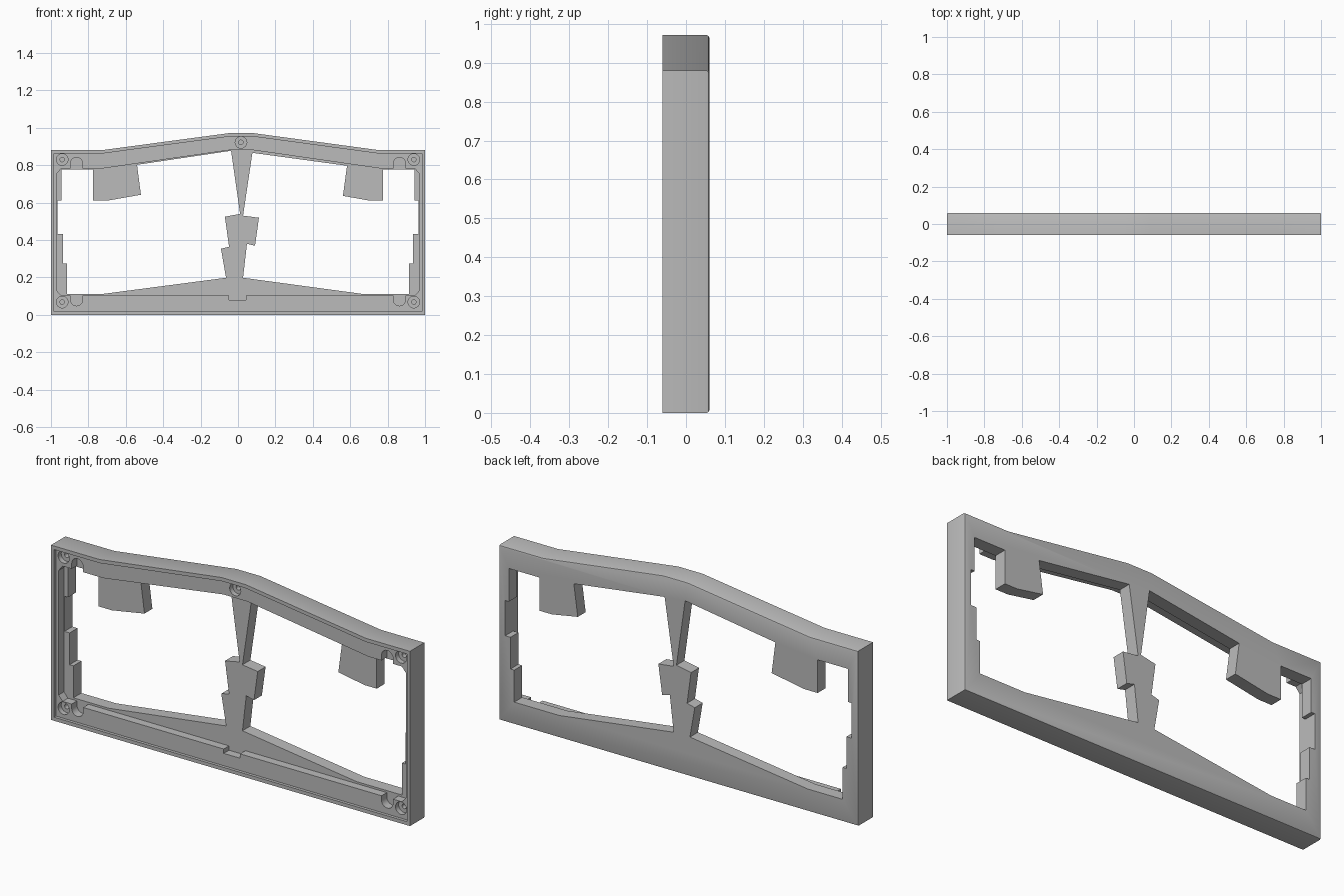
import bpy, bmesh, math

cube = bpy.data.objects.get("Cube")
if cube:
    bpy.data.objects.remove(cube, do_unlink=True)

grey = bpy.data.materials.new("plain grey")
grey.use_nodes = True
COLOUR = (0.5, 0.5, 0.5, 1)
grey.diffuse_color = COLOUR
grey.node_tree.nodes["Principled BSDF"].inputs["Base Color"].default_value = COLOUR

BACK, FRONT = 0.06, -0.06
PLATE, SHELF = -0.003, -0.045     # front surfaces of the two inner levels


def prism(name, points, y0, y1, round_back=0):
    """Extrude an x-z outline from y0 to y1."""
    bm = bmesh.new()
    face = bm.faces.new([bm.verts.new((x, y0, z)) for x, z in points])
    out = bmesh.ops.extrude_face_region(bm, geom=[face])["geom"]
    for v in out:
        if isinstance(v, bmesh.types.BMVert):
            v.co.y = y1
    bmesh.ops.recalc_face_normals(bm, faces=bm.faces)
    if round_back:
        edges = [e for e in bm.edges if all(abs(v.co.y - y1) < 1e-5 for v in e.verts)]
        bmesh.ops.bevel(bm, geom=edges, offset=round_back, segments=2,
                        profile=0.5, affect='EDGES')
    mesh = bpy.data.meshes.new(name)
    bm.to_mesh(mesh)
    bm.free()
    mesh.materials.append(grey)
    obj = bpy.data.objects.new(name, mesh)
    bpy.context.collection.objects.link(obj)
    return obj


def arc(cx, cz, r, start, end, n):
    return [(cx + r * math.cos(start + (end - start) * i / n),
             cz + r * math.sin(start + (end - start) * i / n)) for i in range(n + 1)]


def circle(cx, cz, r):
    return arc(cx, cz, r, 0, math.tau, 32)[:-1]


# Outer body with a softened back edge
frame = prism("case_frame", [
    (-1, 0), (1, 0), (1, .88), (.755, .88), (.085, .971), (-.05, .971),
    (-.73, .88), (-1, .88)], FRONT, BACK, 0.007)

cutters = []


def cut(name, points, y1, y0=-0.1):
    obj = prism(name, points, y0, y1)
    obj.hide_render = True
    cutters.append(obj)


# Shallow recess inside the outer lip
cut("lip_cutter", [
    (-.983, .018), (.983, .018), (.983, .862), (.753, .862), (.083, .953),
    (-.048, .953), (-.728, .862), (-.983, .862)], SHELF)

# Opening in the shelf, with the little notch in its lower edge
cut("shelf_cutter", [
    (-.945, .102), (-.048, .102), (-.048, .08), (.043, .08), (.043, .102),
    (.945, .102), (.968, .128), (.968, .755), (.945, .783), (.757, .783),
    (.085, .88), (-.05, .88), (-.72, .783), (-.945, .783), (-.968, .755),
    (-.968, .128)], PLATE)

# Stepped side edge shared by both windows, from top to bottom
side = [(.945, .777), (.945, .61), (.965, .61), (.965, .433),
        (.936, .433), (.936, .273), (.915, .273), (.915, .112)]

# Windows on either side of the central spine, with hanging tabs
cut("right_window_cutter", [(-x, z) for x, z in side] + [
    (-.72, .112), (-.064, .198), (-.091, .353), (-.048, .364), (-.07, .524),
    (.011, .54), (-.037, .877), (-.54, .802), (-.519, .642), (-.7, .61),
    (-.775, .61), (-.775, .777)], 0.1)
cut("left_window_cutter", side + [
    (.663, .112), (.027, .198), (.048, .38), (.091, .369), (.112, .519),
    (.027, .53), (.077, .866), (.583, .797), (.561, .636), (.706, .61),
    (.775, .61), (.775, .777)], 0.1)

# Rounded slots and screw seats in the corners
seats = [(0.016, .922)]
for s in (-1, 1):
    x, r = s * .863, .032
    cut("upper_slot_cutter", arc(x, .81, r, 0, math.pi, 12)
        + [(x - r, .775), (x + r, .775)], PLATE)
    cut("lower_slot_cutter", arc(x, .08, r, math.pi, math.tau, 12)
        + [(x + r, .11), (x - r, .11)], PLATE)
    seats += [(s * .94, .83), (s * .94, .068)]
for x, z in seats:
    cut("screw_seat_cutter", circle(x, z, .031), -0.02)
    cut("screw_hole_cutter", circle(x, z, .012), 0.02)

# Carve everything, then drop the cutters
for c in cutters:
    mod = frame.modifiers.new(c.name, 'BOOLEAN')
    mod.operation = 'DIFFERENCE'
    mod.solver = 'EXACT'
    mod.object = c
bpy.context.view_layer.update()
graph = bpy.context.evaluated_depsgraph_get()
carved = bpy.data.meshes.new_from_object(frame.evaluated_get(graph))
frame.modifiers.clear()
frame.data = carved
for c in cutters:
    bpy.data.objects.remove(c, do_unlink=True)

bpy.ops.object.select_all(action='DESELECT')
frame.select_set(True)
bpy.context.view_layer.objects.active = frame
bpy.ops.object.shade_smooth_by_angle(angle=math.radians(25))
